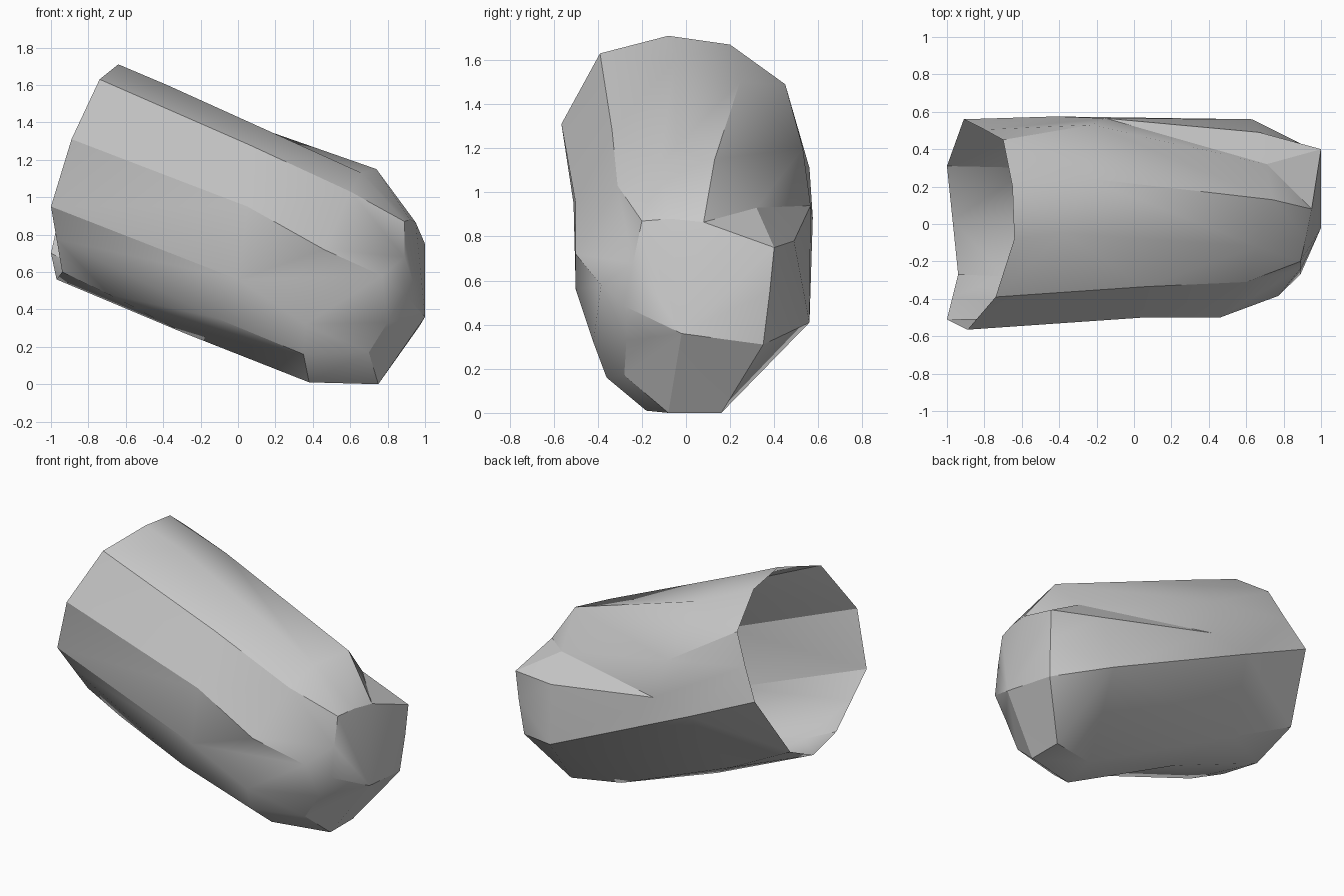
import bpy
import bmesh
import math

cube = bpy.data.objects.get("Cube")
if cube:
    bpy.data.objects.remove(cube, do_unlink=True)


def flat_material(name, level):
    """Plain matte grey."""
    material = bpy.data.materials.new(name)
    material.use_nodes = True
    colour = (level, level, level, 1)
    material.diffuse_color = colour
    shader = material.node_tree.nodes["Principled BSDF"]
    shader.inputs["Base Color"].default_value = colour
    shader.inputs["Roughness"].default_value = 0.8
    return material


# Lengthwise ribs, each running rim > waist > shoulder > end (hundredths of a unit)
ribs = {
    "crown": [(-64, -8, 171), (-38, -5, 160), (66, -12, 113), (92, -7, 88)],
    "ridge": [(-65, 20, 167), (-26, 24.5, 150), (74, 13, 115), (95, 8, 86.5)],
    "valley": [(-70, 45, 149), (-23, 53, 120), (71, 32, 93), (100, 40, 75)],
    "back_upper": [(-80, 50.5, 130), (-15, 56.5, 94), (67, 49, 78), (99, 38, 55)],
    "back_edge": [(-91, 56, 111), (-42, 57.5, 88.5), (63, 56, 41), (97, 35, 31)],
    "back_lower": [(-100, 31, 70), (-55, 30, 47), (43, 8, 2), (75, 16, 0)],
    "keel": [(-97, 2, 56), (-28, 6, 27), (38, -18, 1), (75, -8, 0)],
    "front_lower": [(-94, -27, 60), (-69, -28, 48), (35, -36, 16), (70, -28, 17)],
    "front_middle": [(-97, -39, 77.5), (-12, -42, 35.5), (36, -42, 32), (80, -27, 33)],
    "front_edge": [(-100, -51, 95), (0, -50, 56), (77, -38.5, 58), (89, -27, 48)],
    "front_upper": [(-89, -56.5, 131), (5, -50, 95), (46, -50, 72), (89, -24, 68)],
    "front_crown": [(-74, -39, 163), (6, -33.5, 128), (60, -31, 103), (89, -20, 87)],
}
nose_tip = (100, -2, 36)


def build_shell(name, rib_paths, tip, material):
    """Skin neighbouring ribs with faces, close one end at the tip, leave the other open."""
    bm = bmesh.new()

    def vert(point):
        return bm.verts.new([value / 100 for value in point])

    columns = [[vert(point) for point in path] for path in rib_paths]
    pole = vert(tip)
    for index, column in enumerate(columns):
        following = columns[(index + 1) % len(columns)]
        for step in range(len(column) - 1):
            bm.faces.new((column[step], column[step + 1],
                          following[step + 1], following[step]))
        bm.faces.new((column[-1], pole, following[-1]))
    bmesh.ops.triangulate(bm, faces=bm.faces[:], quad_method="SHORT_EDGE")
    bmesh.ops.recalc_face_normals(bm, faces=bm.faces[:])
    # Normals point away from the hollow middle
    outward = sum(f.normal.dot(f.calc_center_median() - pole.co.lerp(
        columns[0][0].co, 0.5)) for f in bm.faces)
    if outward < 0:
        bmesh.ops.reverse_faces(bm, faces=bm.faces[:])

    mesh = bpy.data.meshes.new(name)
    bm.to_mesh(mesh)
    bm.free()
    mesh.materials.append(material)
    shell = bpy.data.objects.new(name, mesh)
    bpy.context.scene.collection.objects.link(shell)
    return shell


# Hollow faceted shell, open at the raised end
shell = build_shell("hollow_shell", ribs.values(), nose_tip,
                    flat_material("mid_grey", 0.6))
bpy.ops.object.select_all(action="DESELECT")
shell.select_set(True)
bpy.context.view_layer.objects.active = shell
bpy.ops.object.shade_smooth_by_angle(angle=math.radians(29))
